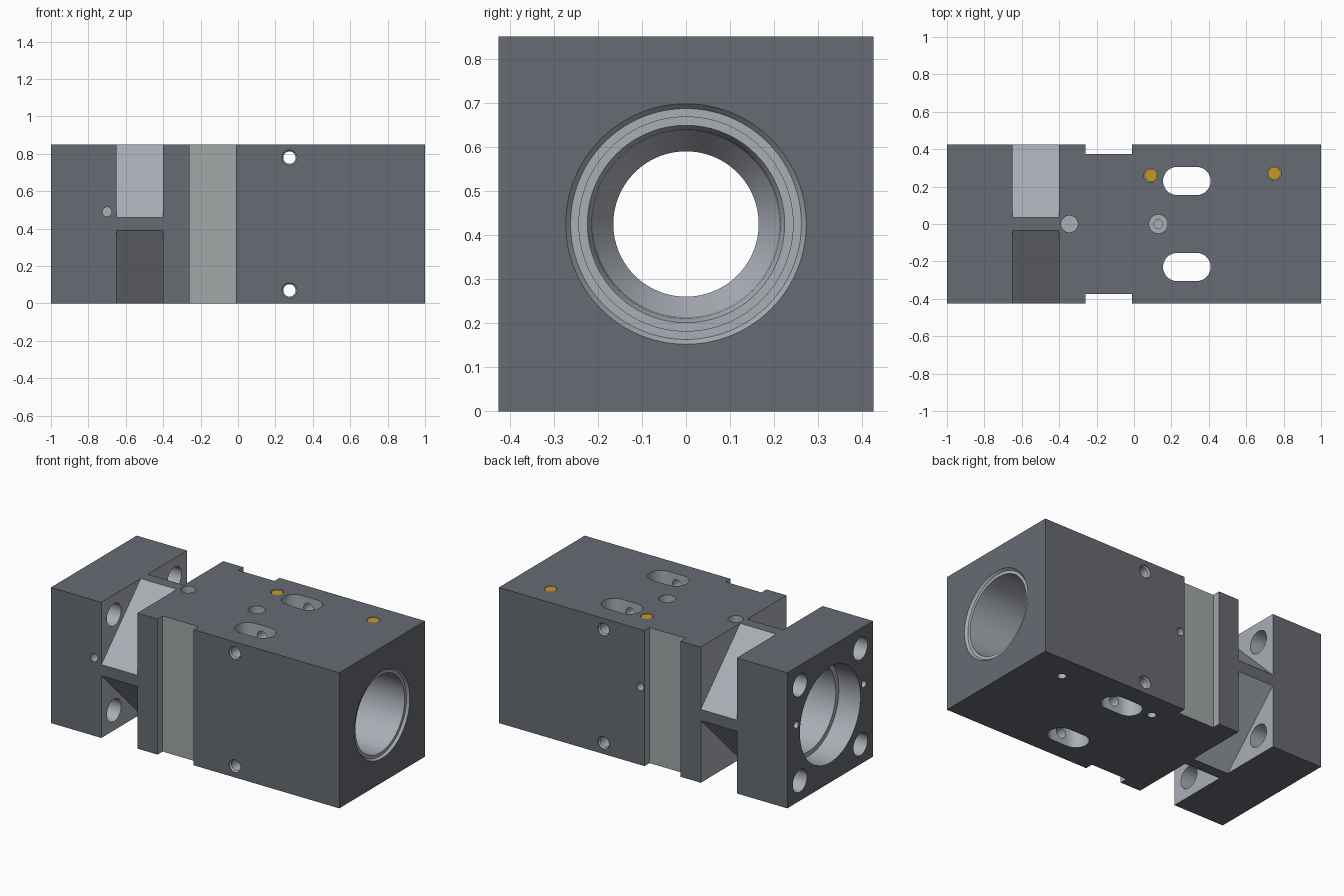
import bpy, bmesh, math
from mathutils import Vector

if "Cube" in bpy.data.objects:
    bpy.data.objects.remove(bpy.data.objects["Cube"])

H = 0.425            # half width of the square section; also the bore axis height
cutters = []


def material(name, rgb):
    m = bpy.data.materials.new(name)
    m.diffuse_color = (*rgb, 1)
    m.use_nodes = True
    m.node_tree.nodes["Principled BSDF"].inputs["Base Color"].default_value = m.diffuse_color
    return m


def mesh_object(name, bm):
    bmesh.ops.recalc_face_normals(bm, faces=bm.faces)
    me = bpy.data.meshes.new(name)
    bm.to_mesh(me)
    bm.free()
    ob = bpy.data.objects.new(name, me)
    bpy.context.collection.objects.link(ob)
    return ob


def cutter(name, bm):
    ob = mesh_object(name, bm)
    ob.hide_render = True
    cutters.append(ob)
    return ob


def box_bm(x0, x1, y0, y1, z0, z1):
    bm = bmesh.new()
    bmesh.ops.create_cube(bm, size=1)
    for v in bm.verts:
        v.co = Vector(((x0 + x1) / 2 + v.co.x * (x1 - x0),
                       (y0 + y1) / 2 + v.co.y * (y1 - y0),
                       (z0 + z1) / 2 + v.co.z * (z1 - z0)))
    return bm


def prism_bm(points, direction):
    bm = bmesh.new()
    face = bm.faces.new([bm.verts.new(p) for p in points])
    ext = bmesh.ops.extrude_face_region(bm, geom=[face])
    new = [g for g in ext["geom"] if isinstance(g, bmesh.types.BMVert)]
    bmesh.ops.translate(bm, verts=new, vec=Vector(direction))
    return bm


def lathe_bm(profile, origin, axis, n):
    # profile: (distance along axis, radius), turned into a closed solid
    q = Vector((0, 0, 1)).rotation_difference(Vector(axis))
    bm = bmesh.new()
    rings = []
    for d, r in profile:
        rings.append([bm.verts.new(Vector(origin) + q @ Vector(
            (r * math.cos(2 * math.pi * i / n), r * math.sin(2 * math.pi * i / n), d)))
            for i in range(n)])
    for a, b in zip(rings, rings[1:]):
        for i in range(n):
            j = (i + 1) % n
            bm.faces.new((a[i], a[j], b[j], b[i]))
    bm.faces.new(rings[0])
    bm.faces.new(rings[-1])
    return bm


def hole(name, origin, axis, r, depth, n=32):
    # starts slightly outside the surface and runs inwards along axis
    cutter(name, lathe_bm([(-0.02, r), (depth, r)], origin, axis, n))


# Main block
body = mesh_object("valve_block", box_bm(-1, 1, -H, H, 0, 2 * H))

# Side clamping grooves and diagonal corner pockets behind the flange
for s in (-1, 1):
    y0, y1 = sorted((s * 0.375, s * 0.5))
    cutter("side_groove_cutter", box_bm(-0.26, -0.01, y0, y1, -0.1, 0.95))
    for t in (-1, 1):
        tri = [(-0.65, s * y, H + t * z) for y, z in
               ((-0.065, 0.525), (0.525, -0.065), (0.7, 0.7))]
        cutter("corner_pocket_cutter", prism_bm(tri, (0.25, 0, 0)))
        # Flange bolt holes
        hole("bolt_hole_cutter", (-1, s * 0.3, H + t * 0.3), (1, 0, 0), 0.07, 0.4)

# Stepped main bore, left end to right end
bore = [(-1.02, 0.30), (-0.85, 0.30), (-0.85, 0.27), (-0.46, 0.27), (-0.46, 0.165),
        (-0.2, 0.165), (-0.13, 0.211), (-0.1, 0.214), (-0.08, 0.224), (-0.08, 0.243),
        (0.985, 0.243), (0.985, 0.262), (1.0, 0.273), (1.02, 0.273)]
cutter("bore_cutter", lathe_bm(bore, (0, 0, H), (1, 0, 0), 96))

# Through slots from top to bottom
for s in (-1, 1):
    pts = []
    for cx, a0 in ((0.335, -90), (0.23, 90)):
        for k in range(17):
            a = math.radians(a0 + k * 180 / 16)
            pts.append((cx + 0.075 * math.cos(a), s * 0.23 + 0.075 * math.sin(a), -0.1))
    cutter("slot_cutter", prism_bm(pts, (0, 0, 1.05)))

# Cross holes with chamfered mouths
for z in (0.07, 0.78):
    prof = [(-0.02, 0.04), (0.006, 0.04), (0.014, 0.033), (0.836, 0.033),
            (0.844, 0.04), (0.87, 0.04)]
    cutter("cross_hole_cutter", lathe_bm(prof, (0.275, -H, z), (0, 1, 0), 32))

# Small ports on the sides and flange face
hole("front_port_cutter", (-0.70, -H, 0.49), (0, 1, 0), 0.025, 0.08)
hole("back_port_cutter", (0.02, H, 0.49), (0, -1, 0), 0.024, 0.1)
for s in (-1, 1):
    hole("flange_pin_cutter", (-1, s * 0.335, 0.49), (1, 0, 0), 0.022, 0.12)

# Top ports: stepped sensor hole and pin hole
cutter("top_port_cutter", lathe_bm(
    [(-0.02, 0.05), (0.08, 0.05), (0.08, 0.023), (0.3, 0.023)],
    (0.13, 0, 2 * H), (0, 0, -1), 32))
hole("top_pin_cutter", (-0.345, 0, 2 * H), (0, 0, -1), 0.045, 0.12)

# Plug seats on top with matching small holes underneath
plugs = ((0.09, 0.26), (0.75, 0.27))
for x, y in plugs:
    hole("plug_seat_cutter", (x, y, 2 * H), (0, 0, -1), 0.037, 0.012)
    hole("bottom_port_cutter", (x, y, 0), (0, 0, 1), 0.025, 0.1)

# Apply all cuts
for c in cutters:
    m = body.modifiers.new(c.name, "BOOLEAN")
    m.operation = "DIFFERENCE"
    m.solver = "EXACT"
    m.object = c
dg = bpy.context.evaluated_depsgraph_get()
cut_mesh = bpy.data.meshes.new_from_object(body.evaluated_get(dg))
body.modifiers.clear()
body.data = cut_mesh
for c in cutters:
    bpy.data.objects.remove(c)

# Dark coated outside, bare machined pockets and bores, greyer side grooves
cut_mesh.materials.clear()
for name, rgb in (("dark_coating", (0.135, 0.145, 0.168)),
                  ("machined_metal", (0.40, 0.425, 0.47)),
                  ("groove_metal", (0.36, 0.39, 0.385))):
    cut_mesh.materials.append(material(name, rgb))
for p in cut_mesh.polygons:
    c, n = p.center, p.normal
    outer = (abs(c.x) > 0.999 and abs(n.x) > 0.99 or
             abs(c.y) > H - 0.001 and abs(n.y) > 0.99 or
             abs(c.z - H) > H - 0.001 and abs(n.z) > 0.99)
    groove = -0.27 < c.x < 0 and abs(c.y) > 0.37
    p.material_index = 0 if outer else 2 if groove else 1

# Brass plugs
brass = material("brass", (0.56, 0.32, 0.015))
plug_objects = []
for x, y in plugs:
    ob = mesh_object("brass_plug", lathe_bm([(0, 0.034), (0.01, 0.034)],
                                            (x, y, 2 * H - 0.012), (0, 0, 1), 32))
    ob.data.materials.append(brass)
    plug_objects.append(ob)

# Smooth the round walls, keep edges sharp
for ob in [body] + plug_objects:
    ob.select_set(True)
bpy.context.view_layer.objects.active = body
bpy.ops.object.shade_smooth_by_angle(angle=math.radians(25))
